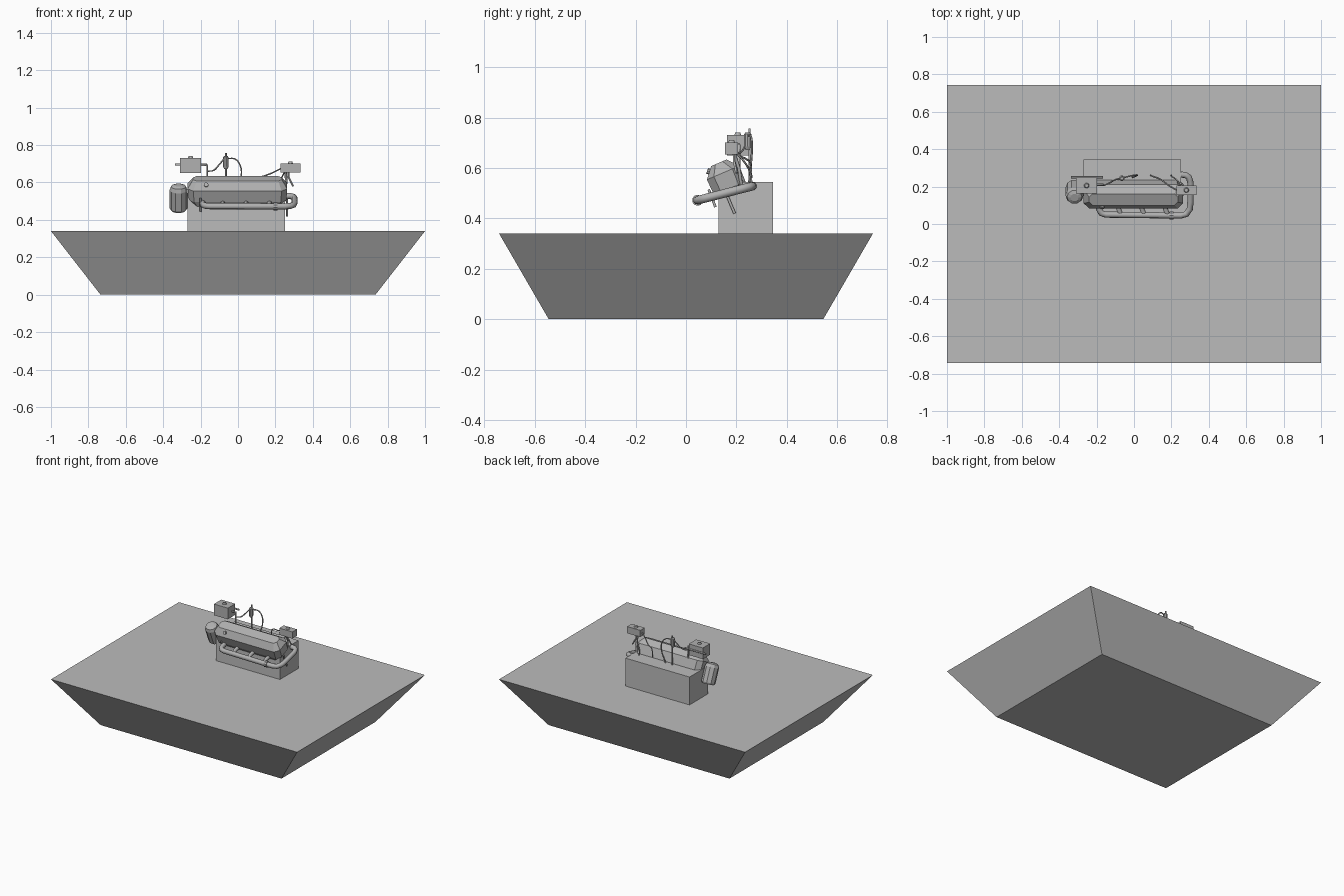
import bpy, bmesh, math
from mathutils import Vector, Matrix

if "Cube" in bpy.data.objects:
    bpy.data.objects.remove(bpy.data.objects["Cube"])


def material(name, v):
    m = bpy.data.materials.new(name)
    m.diffuse_color = (v, v, v, 1)
    m.use_nodes = True
    m.node_tree.nodes["Principled BSDF"].inputs["Base Color"].default_value = m.diffuse_color
    return m


GREY = material("light grey", 0.5)
METAL = material("engine grey", 0.44)
TILT = math.radians(23)          # lean of the engine head towards the front


def finish(bm, name, mat):
    bmesh.ops.recalc_face_normals(bm, faces=bm.faces)
    me = bpy.data.meshes.new(name)
    bm.to_mesh(me)
    bm.free()
    me.materials.append(mat)
    ob = bpy.data.objects.new(name, me)
    bpy.context.collection.objects.link(ob)
    return ob


def loft(name, rings, mat, matrix=Matrix()):
    """Closed skin through a stack of equal-sized point rings."""
    bm = bmesh.new()
    rows = [[bm.verts.new(matrix @ Vector(p)) for p in r] for r in rings]
    n = len(rows[0])
    for a, b in zip(rows, rows[1:]):
        for i in range(n):
            bm.faces.new((a[i], a[(i + 1) % n], b[(i + 1) % n], b[i]))
    bm.faces.new(rows[0][::-1])
    bm.faces.new(rows[-1])
    return finish(bm, name, mat)


def rect(hx, hy, z):
    return [(-hx, -hy, z), (hx, -hy, z), (hx, hy, z), (-hx, hy, z)]


def octagon(hx, hy, c, z):
    return [(-hx + c, -hy, z), (hx - c, -hy, z), (hx, -hy + c, z), (hx, hy - c, z),
            (hx - c, hy, z), (-hx + c, hy, z), (-hx, hy - c, z), (-hx, -hy + c, z)]


def circle(r, z, n=10):
    return [(r * math.cos(2 * math.pi * i / n), r * math.sin(2 * math.pi * i / n), z)
            for i in range(n)]


def box(name, x0, x1, y0, y1, z0, z1, mat):
    return loft(name, [rect((x1 - x0) / 2, (y1 - y0) / 2, z) for z in (z0, z1)], mat,
                Matrix.Translation(((x0 + x1) / 2, (y0 + y1) / 2, 0)))


def tube(name, pts, r, mat=METAL, smooth=False):
    cu = bpy.data.curves.new(name, 'CURVE')
    cu.dimensions = '3D'
    cu.bevel_depth = r
    cu.bevel_resolution = 2 if r > 0.01 else 1
    cu.use_fill_caps = True
    cu.resolution_u = 4
    if smooth:
        sp = cu.splines.new('BEZIER')
        sp.bezier_points.add(len(pts) - 1)
        for bp, p in zip(sp.bezier_points, pts):
            bp.co = p
            bp.handle_left_type = bp.handle_right_type = 'AUTO'
    else:
        sp = cu.splines.new('POLY')
        sp.points.add(len(pts) - 1)
        for sp_p, p in zip(sp.points, pts):
            sp_p.co = (*p, 1)
    cu.materials.append(mat)
    ob = bpy.data.objects.new(name, cu)
    bpy.context.collection.objects.link(ob)
    return ob


def tilted(x, y, z):
    return Matrix.Translation((x, y, z)) @ Matrix.Rotation(TILT, 4, 'X')


# Flared base and engine block
loft("base", [rect(0.735, 0.545, 0), rect(1, 0.742, 0.34)], GREY)
box("engine_block", -0.27, 0.25, 0.13, 0.345, 0.335, 0.545, GREY)

# Leaning valve cover with chamfered corners, narrower underneath
loft("valve_cover", [octagon(0.215, 0.045, 0.02, -0.09), octagon(0.262, 0.068, 0.03, -0.02),
                     octagon(0.266, 0.07, 0.03, 0.045), octagon(0.237, 0.033, 0.018, 0.088)],
     METAL, tilted(-0.003, 0.165, 0.54))
loft("filler_cap", [circle(0.012, -0.01), circle(0.012, 0.012)], METAL,
     Matrix.Translation((-0.17, 0.095, 0.585)) @ Matrix.Rotation(math.radians(70), 4, 'X'))

# Leaning filter canister with rounded ends
loft("canister", [circle(0.04, -0.072), circle(0.048, -0.06), circle(0.048, 0.045),
                  circle(0.04, 0.066), circle(0.022, 0.074)], METAL, tilted(-0.318, 0.17, 0.518))


# Exhaust manifold lying in a sloping plane, with runners into the head
def on_plane(x, y):
    return (x, y, 0.472 + 0.257 * (y - 0.045))


tube("exhaust_manifold", [on_plane(*p) for p in (
    (-0.19, 0.13), (-0.187, 0.08), (-0.175, 0.058), (-0.15, 0.05), (0.25, 0.045),
    (0.28, 0.053), (0.298, 0.08), (0.302, 0.12), (0.302, 0.22), (0.293, 0.25),
    (0.275, 0.262), (0.24, 0.265))], 0.017)
for i, x in enumerate((-0.07, 0.055, 0.18)):
    tube(f"exhaust_runner_{i + 1}", [on_plane(x, 0.05), on_plane(x - 0.012, 0.08),
                                     on_plane(x - 0.012, 0.15)], 0.013)
loft("manifold_clamp", [circle(0.022, -0.01), circle(0.022, 0.01)], METAL,
     Matrix.Translation(on_plane(0.2, 0.046)) @ Matrix.Rotation(math.pi / 2, 4, 'Y'))

# Thin drain tubes parallel to the lean
tube("drain_tube_right", [(0.262, 0.155, 0.51), (0.262, 0.193, 0.42)], 0.006)
tube("drain_tube_left", [(-0.2, 0.09, 0.515), (-0.2, 0.117, 0.445)], 0.006)

# Control boxes with lids and knobs
for side, x0, x1, y0, y1, z0, z1 in (("left", -0.31, -0.197, 0.163, 0.248, 0.65, 0.732),
                                     ("right", 0.227, 0.333, 0.155, 0.207, 0.653, 0.702)):
    box("control_box_" + side, x0, x1, y0, y1, z0, z1, METAL)
    loft("box_knob_" + side, [circle(0.014, z1), circle(0.01, z1 + 0.01)], METAL,
         Matrix.Translation(((x0 + x1) / 2, (y0 + y1) / 2, 0)))
tube("left_box_bracket", [(-0.2, 0.21, 0.692), (-0.165, 0.21, 0.692), (-0.165, 0.21, 0.54)], 0.006)
tube("left_box_bar", [(-0.338, 0.25, 0.695), (-0.165, 0.25, 0.695)], 0.006)
tube("right_box_bracket", [(0.255, 0.19, 0.66), (0.258, 0.21, 0.6), (0.245, 0.22, 0.53)], 0.007)
tube("right_box_strut", [(0.27, 0.19, 0.66), (0.27, 0.19, 0.63), (0.295, 0.2, 0.58)], 0.005)

# Ignition coil on a post
loft("coil", [circle(0.009, 0.672), circle(0.015, 0.685), circle(0.015, 0.735),
              circle(0.009, 0.742)], METAL, Matrix.Translation((-0.065, 0.245, 0)))
tube("coil_post", [(-0.065, 0.252, 0.54), (-0.065, 0.252, 0.757)], 0.005)

# Loose cables
cables = (
    [(-0.165, 0.205, 0.66), (-0.13, 0.22, 0.665), (-0.105, 0.235, 0.69), (-0.072, 0.245, 0.73)],
    [(-0.055, 0.248, 0.728), (-0.015, 0.258, 0.725), (0.012, 0.262, 0.69), (0.018, 0.26, 0.64),
     (-0.01, 0.25, 0.54)],
    [(0.09, 0.26, 0.56), (0.1, 0.255, 0.62), (0.14, 0.24, 0.635), (0.18, 0.21, 0.65),
     (0.23, 0.18, 0.675)],
    [(0.25, 0.2, 0.66), (0.23, 0.235, 0.62), (0.2, 0.255, 0.58), (0.2, 0.26, 0.54)],
)
for i, pts in enumerate(cables):
    tube(f"cable_{i + 1}", pts, 0.004, smooth=True)
